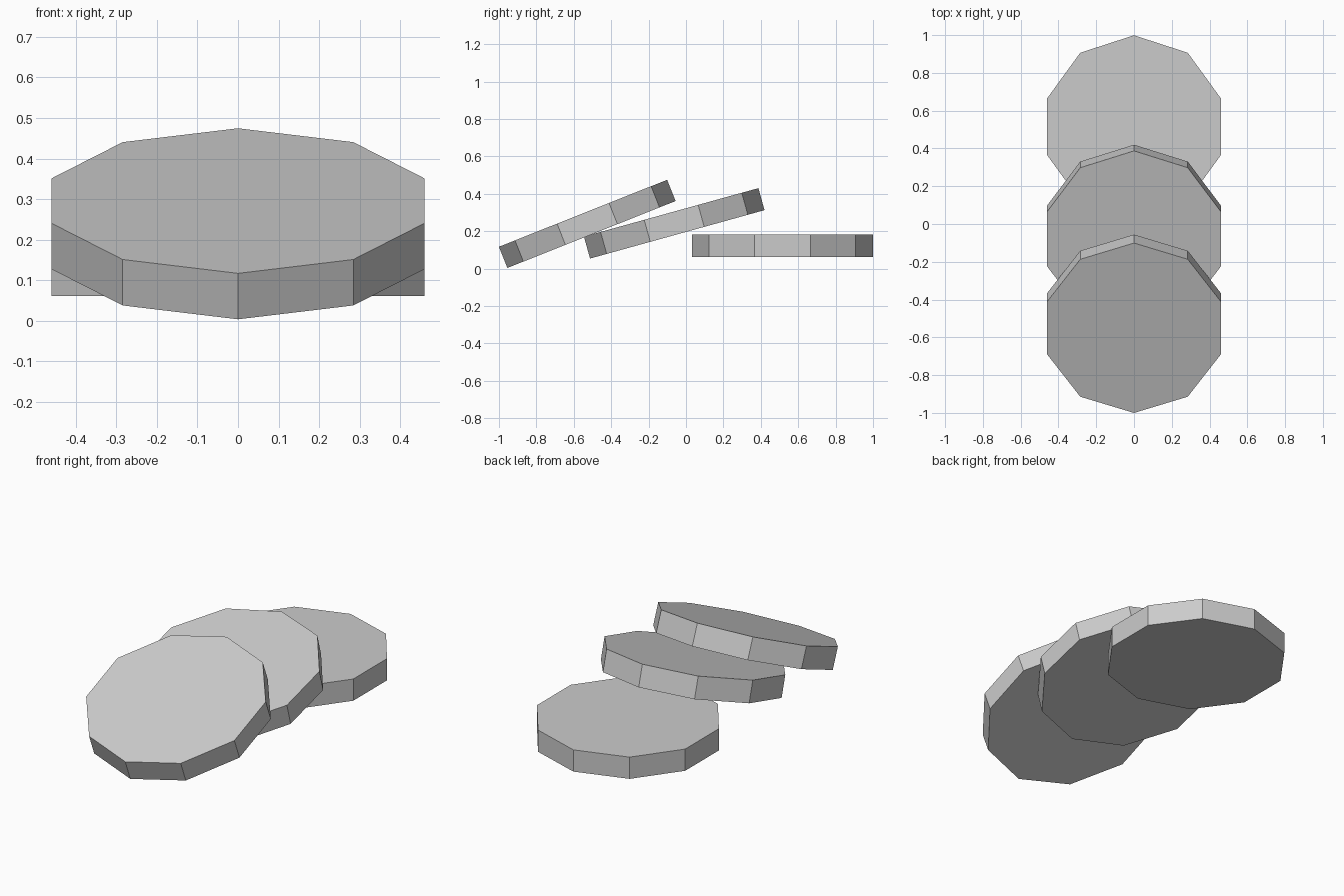
import bpy
import bmesh
from math import sin, cos, tau, radians

if "Cube" in bpy.data.objects:
    bpy.data.objects.remove(bpy.data.objects["Cube"], do_unlink=True)

SIDES = 10
RADIUS = 0.484
THICKNESS = 0.122

grey = bpy.data.materials.new("light_grey")
grey.use_nodes = True
colour = (0.6, 0.6, 0.6, 1)
grey.diffuse_color = colour
grey.node_tree.nodes["Principled BSDF"].inputs["Base Color"].default_value = colour


def disc(name, y, z, tilt):
    """Ten-sided flat disc with a corner facing front and back, tilted about x."""
    bm = bmesh.new()
    ring = [bm.verts.new((RADIUS * sin(tau * i / SIDES),
                          RADIUS * cos(tau * i / SIDES),
                          -THICKNESS / 2)) for i in range(SIDES)]
    base = bm.faces.new(ring)
    top = bmesh.ops.extrude_face_region(bm, geom=[base], use_keep_orig=True)
    verts = [v for v in top["geom"] if isinstance(v, bmesh.types.BMVert)]
    bmesh.ops.translate(bm, verts=verts, vec=(0, 0, THICKNESS))
    bmesh.ops.recalc_face_normals(bm, faces=bm.faces)
    mesh = bpy.data.meshes.new(name)
    bm.to_mesh(mesh)
    bm.free()
    mesh.materials.append(grey)
    obj = bpy.data.objects.new(name, mesh)
    obj.location = (0, y, z)
    obj.rotation_euler = (radians(tilt), 0, 0)
    bpy.context.collection.objects.link(obj)


# Toppled row of discs: one flat at the back, two leaning over it
disc("back_disc", 0.515, 0.122, 0)
disc("middle_disc", -0.063, 0.242, 15.5)
disc("front_disc", -0.528, 0.239, 21.7)
